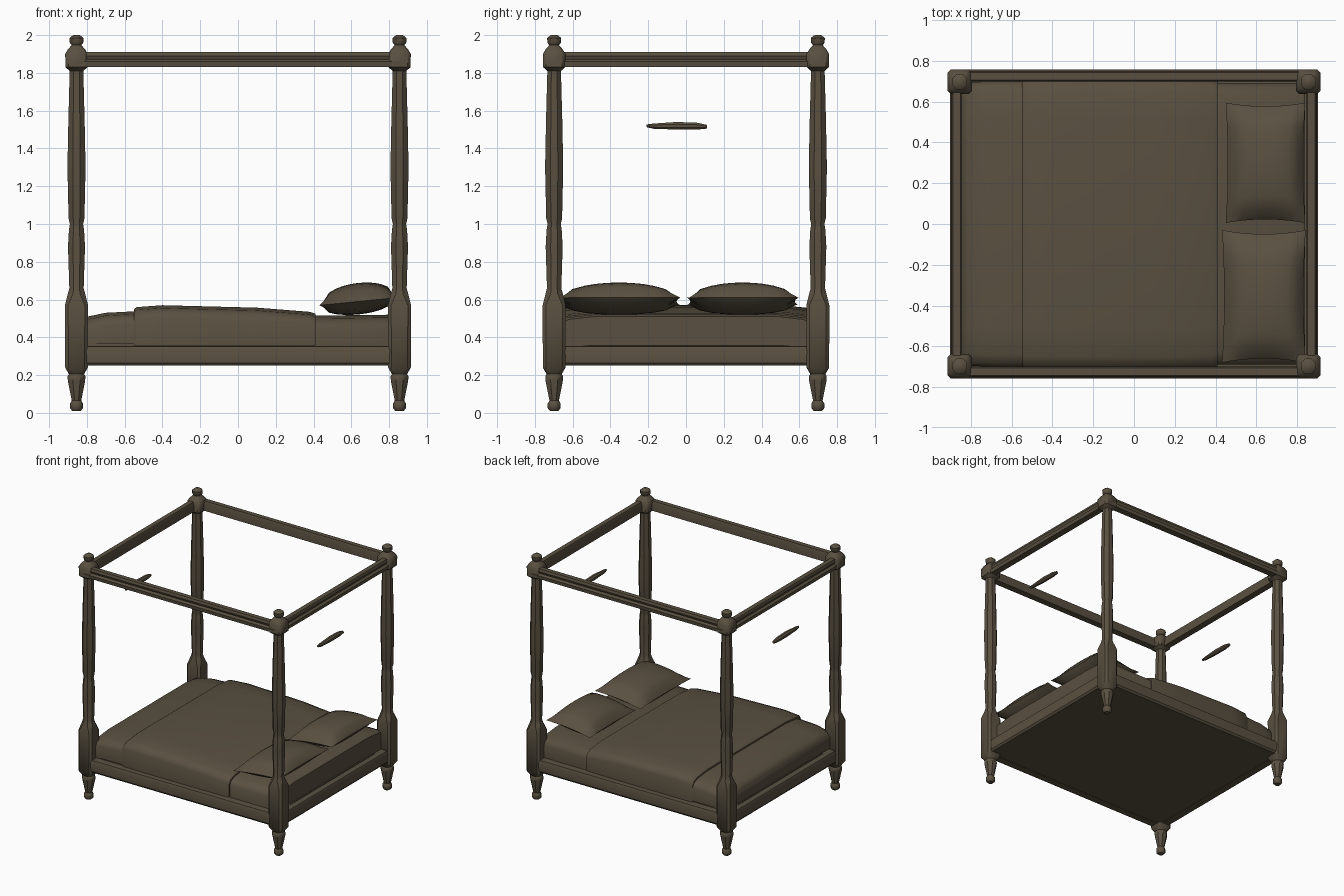
import bpy, bmesh, math
from mathutils import Vector

cube = bpy.data.objects.get("Cube")
if cube:
    bpy.data.objects.remove(cube, do_unlink=True)

COLOR = (0.10, 0.08, 0.052, 1.0)
mat = bpy.data.materials.new("dull_brown")
mat.use_nodes = True
mat.diffuse_color = COLOR
bsdf = mat.node_tree.nodes["Principled BSDF"]
bsdf.inputs["Base Color"].default_value = COLOR
bsdf.inputs["Roughness"].default_value = 0.8


def finish(name, bm, angle=40):
    """Turn a bmesh into a shaded object."""
    bmesh.ops.recalc_face_normals(bm, faces=bm.faces)
    mesh = bpy.data.meshes.new(name)
    bm.to_mesh(mesh)
    bm.free()
    mesh.materials.append(mat)
    obj = bpy.data.objects.new(name, mesh)
    bpy.context.collection.objects.link(obj)
    bpy.ops.object.select_all(action="DESELECT")
    obj.select_set(True)
    bpy.context.view_layer.objects.active = obj
    bpy.ops.object.shade_smooth_by_angle(angle=math.radians(angle))
    return obj


def loft(name, rings, angle=40):
    """Skin a list of equal-sized closed rings and cap both ends."""
    bm = bmesh.new()
    loops = [[bm.verts.new(p) for p in ring] for ring in rings]
    n = len(loops[0])
    for a, b in zip(loops, loops[1:]):
        for i in range(n):
            j = (i + 1) % n
            bm.faces.new((a[i], a[j], b[j], b[i]))
    bm.faces.new(loops[0])
    bm.faces.new(loops[-1])
    return finish(name, bm, angle)


def octagon(r, cut):
    """Eight-sided outline: cut 0.41 is round, larger is squarer."""
    c = r * cut
    return [(r, -c), (r, c), (c, r), (-c, r), (-r, c), (-r, -c), (-c, -r), (c, -r)]


# Turned posts: height, half width, squareness
ROUND, SQUARE = 0.41, 0.72
POST = [
    (0.01, 0.022, ROUND), (0.025, 0.034, ROUND), (0.05, 0.034, ROUND),
    (0.065, 0.025, ROUND), (0.17, 0.046, ROUND), (0.195, 0.047, ROUND),
    (0.205, 0.04, ROUND), (0.24, 0.06, SQUARE), (0.57, 0.061, SQUARE),
    (0.63, 0.046, ROUND), (0.66, 0.038, ROUND), (0.88, 0.045, ROUND),
    (0.97, 0.04, ROUND), (1.0, 0.035, ROUND), (1.03, 0.042, ROUND),
    (1.3, 0.048, ROUND), (1.55, 0.043, ROUND), (1.81, 0.036, ROUND),
    (1.83, 0.058, SQUARE), (1.9, 0.06, SQUARE), (1.925, 0.045, SQUARE),
    (1.947, 0.026, ROUND), (1.96, 0.036, ROUND), (1.985, 0.037, ROUND),
    (2.0, 0.018, ROUND),
]
PX, PY = 0.855, 0.698
for sx, side in ((-1, "foot"), (1, "head")):
    for sy, end in ((-1, "front"), (1, "back")):
        loft(f"{side}_{end}_post",
             [[(sx * PX + x, sy * PY + y, z) for x, y in octagon(r, cut)]
              for z, r, cut in POST])

# Moulded rails: outward offset and height
CANOPY = [(-0.028, 1.832), (0.026, 1.832), (0.03, 1.86), (0.014, 1.872),
          (0.022, 1.89), (0.016, 1.91), (-0.022, 1.91), (-0.028, 1.89)]
FRAME = [(-0.06, 0.25), (0.0, 0.25), (0.012, 0.265), (0.016, 0.33),
         (0.008, 0.352), (-0.06, 0.355)]


def rails(prefix, profile, ox, oy):
    for s, end in ((-1, "front"), (1, "back")):
        loft(f"{prefix}_{end}_rail",
             [[(x, s * (oy + o), z) for o, z in profile] for x in (-PX, PX)], 30)
    for s, end in ((-1, "foot"), (1, "head")):
        loft(f"{prefix}_{end}_rail",
             [[(s * (ox + o), y, z) for o, z in profile] for y in (-PY, PY)], 30)


rails("canopy", CANOPY, 0.873, 0.728)
rails("frame", FRAME, 0.885, 0.735)


# Bedding: rounded cross-sections swept from foot to head
def bedding(name, stations, base):
    rings = []
    for x, half, top in stations:
        edge = [(half, base), (half, top - 0.065), (half - 0.015, top - 0.035),
                (half - 0.06, top - 0.015), (half - 0.2, top)]
        ring = edge + [(-y, z) for y, z in reversed(edge)]
        rings.append([(x, y, z) for y, z in ring])
    loft(name, rings, 50)


bedding("base_panel", [(-0.85, 0.7, 0.36), (0.85, 0.7, 0.36)], 0.252)
bedding("mattress", [(-0.83, 0.685, 0.47), (-0.8, 0.69, 0.5),
                     (0.82, 0.69, 0.52), (0.84, 0.68, 0.51)], 0.35)
bedding("folded_throw", [(-0.85, 0.685, 0.47), (-0.82, 0.695, 0.505),
                         (-0.7, 0.7, 0.53), (-0.5, 0.7, 0.54)], 0.365)
bedding("blanket", [(-0.55, 0.7, 0.55), (-0.535, 0.708, 0.56), (-0.4, 0.71, 0.57),
                    (0.1, 0.71, 0.557), (0.38, 0.705, 0.535),
                    (0.41, 0.7, 0.525)], 0.358)


# Pillows: two puffed grids welded along a pinched seam
def pillow(name, cx, cy, hx, hy):
    bm = bmesh.new()
    for height in (0.098, -0.068):
        made = bmesh.ops.create_grid(bm, x_segments=10, y_segments=10, size=1)
        for v in made["verts"]:
            u, w = v.co.x, v.co.y
            puff = max(0, (1 - u * u) * (1 - w * w)) ** 0.45
            pinch_x = 1 - 0.05 * (1 - w * w)
            pinch_y = 1 - 0.06 * (1 - u * u)
            v.co = Vector((cx + u * hx * pinch_x, cy + w * hy * pinch_y,
                           0.59 + 0.02 * u + height * puff))
    bmesh.ops.remove_doubles(bm, verts=bm.verts, dist=0.0005)
    finish(name, bm, 60)


pillow("front_pillow", 0.637, -0.355, 0.205, 0.325)
pillow("back_pillow", 0.645, 0.3, 0.195, 0.295)

# Slender floating bars below the end canopy rails
BAR = [(-0.21, 0.007, 1.52), (-0.17, 0.014, 1.518), (-0.05, 0.02, 1.52),
       (0.06, 0.018, 1.518), (0.11, 0.01, 1.515)]
for s, end in ((-1, "foot"), (1, "head")):
    loft(f"{end}_hanging_bar",
         [[(s * 0.865 + x, y, cz + z) for x, z in octagon(r, ROUND)]
          for y, r, cz in BAR])
